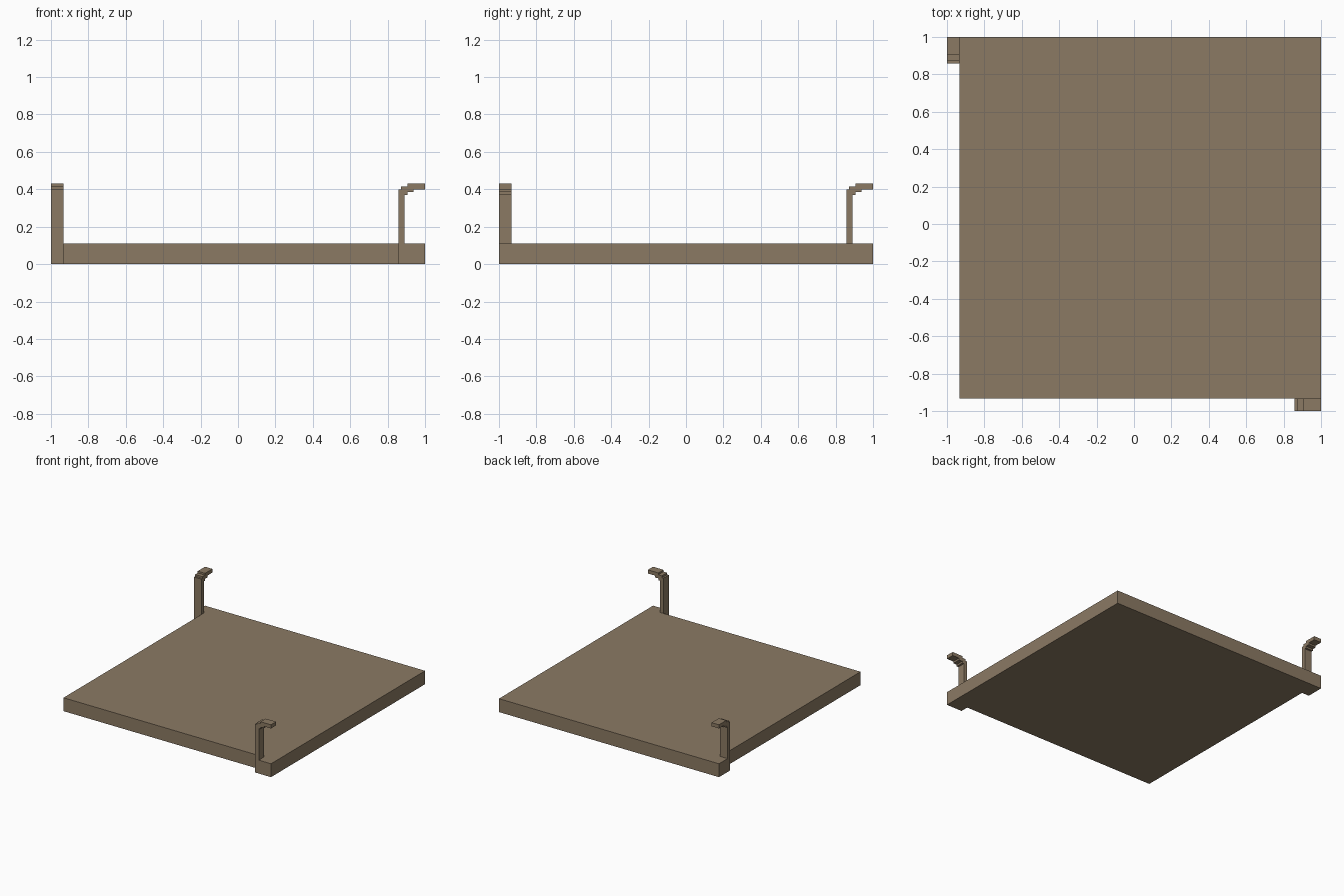
import bpy
import bmesh

cube = bpy.data.objects.get("Cube")
if cube:
    bpy.data.objects.remove(cube, do_unlink=True)

# Single brown colour
brown = bpy.data.materials.new("brown")
brown.use_nodes = True
colour = (0.26, 0.195, 0.127, 1)
brown.diffuse_color = colour
brown.node_tree.nodes["Principled BSDF"].inputs["Base Color"].default_value = colour

EDGE = -0.933   # plate side where the brackets attach
THICK = 0.11


def extrude(name, base, offset):
    """Extrude a closed outline of 3D points along an offset."""
    bm = bmesh.new()
    face = bm.faces.new([bm.verts.new(p) for p in base])
    result = bmesh.ops.extrude_face_region(bm, geom=[face], use_keep_orig=True)
    moved = [g for g in result["geom"] if isinstance(g, bmesh.types.BMVert)]
    bmesh.ops.translate(bm, verts=moved, vec=offset)
    bmesh.ops.recalc_face_normals(bm, faces=bm.faces[:])
    mesh = bpy.data.meshes.new(name)
    bm.to_mesh(mesh)
    bm.free()
    mesh.materials.append(brown)
    obj = bpy.data.objects.new(name, mesh)
    bpy.context.collection.objects.link(obj)
    return obj


# Flat square plate
extrude("plate", [(EDGE, EDGE, 0), (1, EDGE, 0), (1, 1, 0), (EDGE, 1, 0)], (0, 0, THICK))

# Bracket outline: foot, upright and stepped hook
outline = [(0.857, 0), (0.857, 0.4), (0.872, 0.4), (0.872, 0.415), (0.905, 0.415),
           (0.905, 0.43), (1, 0.43), (1, 0.4), (0.937, 0.4), (0.937, 0.385),
           (0.905, 0.385), (0.905, 0.37), (0.889, 0.37), (0.889, THICK), (1, THICK), (1, 0)]
depth = EDGE + 1

# Matching brackets at two opposite corners
extrude("front_bracket", [(u, -1, z) for u, z in outline], (0, depth, 0))
extrude("back_bracket", [(-1, u, z) for u, z in outline], (depth, 0, 0))
